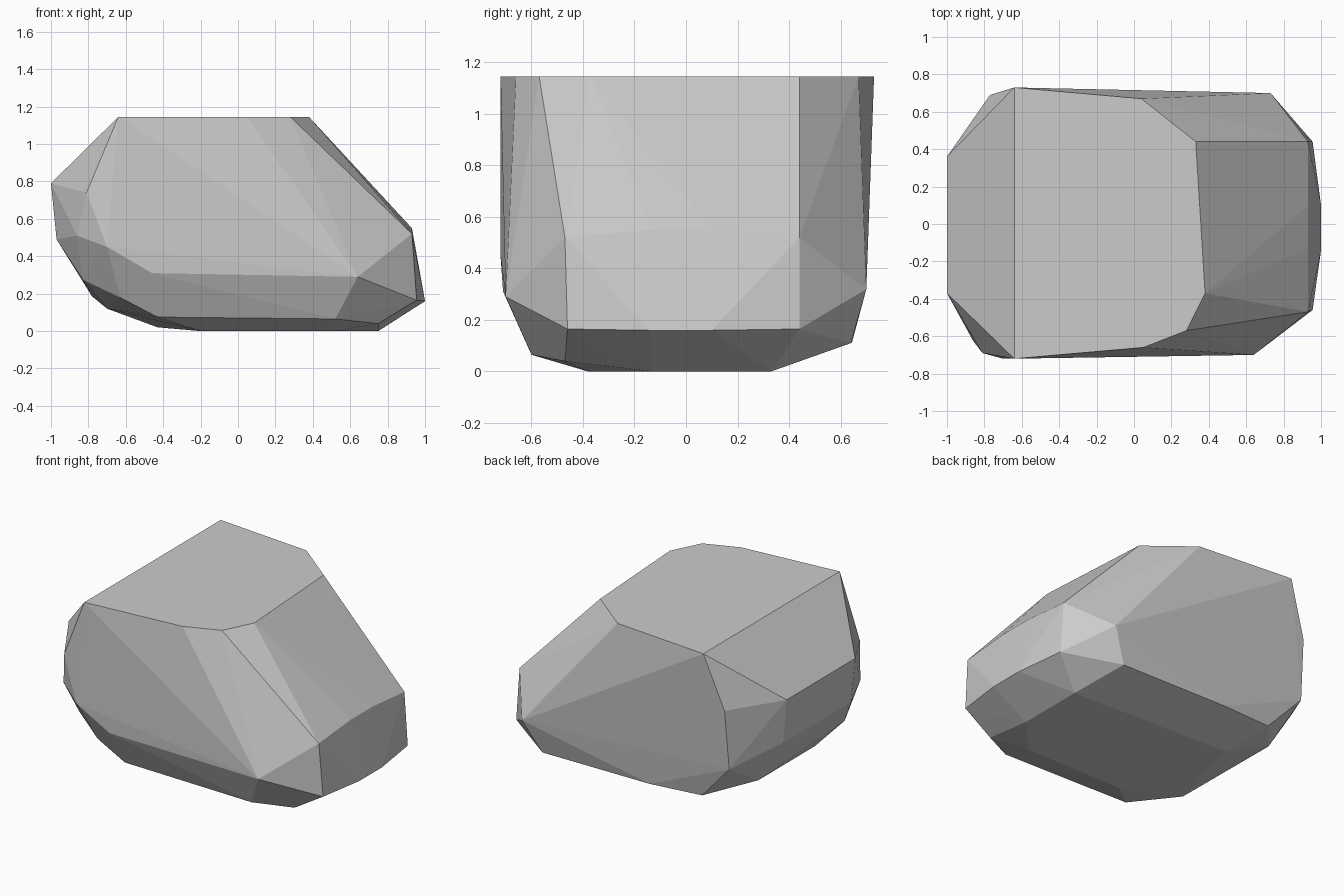
import bpy
import bmesh
import math

# Remove the default object
default_object = bpy.data.objects.get("Cube")
if default_object:
    bpy.data.objects.remove(default_object, do_unlink=True)


def make_material(name, level):
    """One flat grey stone colour."""
    material = bpy.data.materials.new(name)
    material.use_nodes = True
    colour = (level, level, level, 1)
    material.diffuse_color = colour
    shader = material.node_tree.nodes["Principled BSDF"]
    shader.inputs["Base Color"].default_value = colour
    shader.inputs["Roughness"].default_value = 0.9
    return material


def level_ring(height, outline):
    """Corners that all lie at one height."""
    return [(x, y, height) for x, y in outline]


def end_row(x, height, *sides):
    """Corners across one end of the stone, at one x and one height."""
    return [(x, y, height) for y in sides]


def build_stone(name, corners, material):
    """Wrap the corners in a faceted convex shell and merge flat facets."""
    shell = bmesh.new()
    for corner in corners:
        shell.verts.new(corner)
    result = bmesh.ops.convex_hull(shell, input=shell.verts[:])
    unused = {item for key in ("geom_interior", "geom_unused")
              for item in result[key]
              if isinstance(item, bmesh.types.BMVert) and item.is_valid}
    bmesh.ops.delete(shell, geom=list(unused), context="VERTS")
    bmesh.ops.dissolve_limit(shell, angle_limit=math.radians(0.5),
                             verts=shell.verts[:], edges=shell.edges[:])
    bmesh.ops.recalc_face_normals(shell, faces=shell.faces[:])
    for face in shell.faces:
        face.smooth = False
    mesh = bpy.data.meshes.new(name)
    shell.to_mesh(mesh)
    shell.free()
    mesh.materials.append(material)
    stone = bpy.data.objects.new(name, mesh)
    bpy.context.scene.collection.objects.link(stone)
    return stone


# Flat top and flat underside
top = level_ring(1.145, [(-.64, .73), (-.64, -.72), (.05, -.66), (.28, -.57),
                         (.38, -.37), (.33, .44), (.04, .67)])
underside = level_ring(0, [(.75, .33), (.75, -.13), (.52, -.38), (-.2, -.38)])

# Blunt left end: upper edge, lower edge and the bevels leading underneath
left_end = end_row(.93, .52, -.47, .44) + end_row(.93, .55, -.13, .1)
left_end += end_row(.955, .165, -.46, .44) + end_row(1, .16, -.14, .1)
left_end += end_row(.75, .04, -.47)

# Pointed right end, stepping down to the underside
right_end = end_row(-1, .79, -.37, .36) + end_row(-.97, .49, -.37, .35)
right_end += end_row(-.83, .275, -.5) + end_row(-.78, .185, .345)
right_end += end_row(-.7, .12, -.37) + end_row(-.43, .02, .35)

# Front side: belt of widest corners, then the lower bevel
front_side = [(.64, -.7, .29), (-.46, -.71, .31), (-.7, -.72, .45),
              (-.86, -.625, .51), (-.81, -.69, .74)]
front_bevel = [(.52, -.6, .065), (-.43, -.59, .075), (-.63, -.59, .18)]

# Back side: belt of widest corners, then the lower bevel
back_side = [(.73, .7, .32), (-.77, .69, .78), (-.78, .655, .375)]
back_bevel = [(.62, .64, .11), (-.18, .645, .115), (-.55, .615, .125)]

stone_grey = make_material("stone_grey", 0.6)
build_stone("rock", top + underside + left_end + right_end + front_side
            + front_bevel + back_side + back_bevel, stone_grey)
